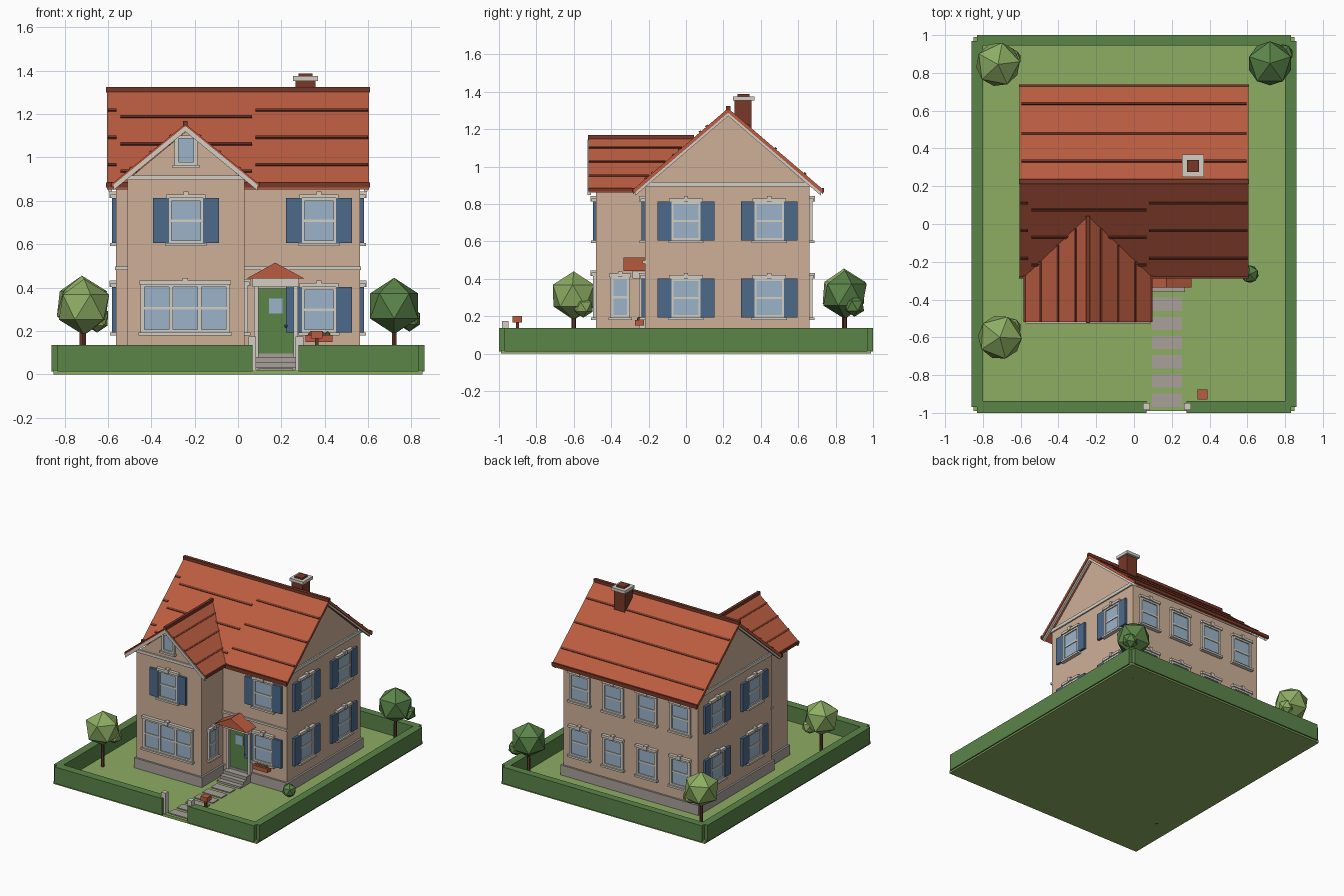
import bpy, bmesh, math
from mathutils import Matrix, Vector

if "Cube" in bpy.data.objects:
    bpy.data.objects.remove(bpy.data.objects["Cube"])


def lin(c):
    c /= 255
    return c / 12.92 if c < 0.04045 else ((c + 0.055) / 1.055) ** 2.4


MATS = {}
for key, rgb in {"wall tan": (206, 176, 152), "roof red": (186, 92, 64), "dark brick": (120, 56, 40),
                 "trim white": (212, 206, 196), "glass blue": (155, 180, 202), "shutter blue": (76, 106, 138),
                 "stone grey": (168, 160, 154), "light green": (141, 173, 99), "hedge green": (91, 133, 73),
                 "trunk brown": (98, 58, 42)}.items():
    m = bpy.data.materials.new(key)
    m.diffuse_color = (*[lin(v) for v in rgb], 1)
    m.use_nodes = True
    m.node_tree.nodes["Principled BSDF"].inputs["Base Color"].default_value = m.diffuse_color
    MATS[key] = m


class Part:
    """Collects coloured solids into one named object, in a local frame."""

    def __init__(self, name, origin=(0, 0, 0), turn=0):
        self.name, self.bm, self.slots = name, bmesh.new(), []
        self.frame = Matrix.Translation(origin) @ Matrix.Rotation(math.radians(turn), 4, 'Z')

    def paint(self, verts, mat):
        if mat not in self.slots:
            self.slots.append(mat)
        for f in {f for v in verts for f in v.link_faces}:
            f.material_index = self.slots.index(mat)

    def box(self, mat, x, y, z, tilt=None):
        lo, hi = Vector((x[0], y[0], z[0])), Vector((x[1], y[1], z[1]))
        mx = Matrix.Translation((lo + hi) / 2) @ (tilt or Matrix()) @ Matrix.Diagonal((*(hi - lo), 1))
        self.paint(bmesh.ops.create_cube(self.bm, size=1, matrix=self.frame @ mx)['verts'], mat)

    def prism(self, mat, a, b):
        """Solid between two matching rings of points."""
        va, vb = [[self.bm.verts.new(self.frame @ Vector(p)) for p in r] for r in (a, b)]
        n = len(va)
        faces = [self.bm.faces.new(va), self.bm.faces.new(vb[::-1])]
        faces += [self.bm.faces.new((va[i], vb[i], vb[(i + 1) % n], va[(i + 1) % n])) for i in range(n)]
        self.paint(va + vb, mat)

    def ball(self, mat, pos, r, spin=0.0):
        mx = Matrix.Translation(pos) @ Matrix.Rotation(spin, 4, 'Z')
        self.paint(bmesh.ops.create_icosphere(self.bm, subdivisions=1, radius=r, matrix=mx)['verts'], mat)

    def done(self):
        bmesh.ops.recalc_face_normals(self.bm, faces=self.bm.faces[:])
        me = bpy.data.meshes.new(self.name)
        self.bm.to_mesh(me)
        for s in self.slots:
            me.materials.append(MATS[s])
        bpy.context.collection.objects.link(bpy.data.objects.new(self.name, me))


def one_box(name, mat, x, y, z):
    p = Part(name)
    p.box(mat, x, y, z)
    p.done()


# Lawn, hedges, gate posts, path
one_box("lawn", "light green", (-.85, .85), (-.99, .99), (0, .02))
p = Part("hedge")
for s in (-1, 1):
    p.box("hedge green", sorted((s * .80, s * .86)), (-.97, .97), (.012, .136))
p.box("hedge green", (-.832, .832), (.945, 1), (.012, .136))
for x in ((-.832, .067), (.279, .832)):
    p.box("hedge green", x, (-1, -.938), (.012, .136))
p.done()
for x in (.066, .284):
    one_box("gate_post", "trim white", (x - .018, x + .018), (-.985, -.948), (.01, .175))
for i in range(6):
    y = -.425 - i * .1015
    one_box("path_stone", "stone grey", (.095, .254), (y - .035, y + .035), (.015, .027))

# Walls and foundation
p = Part("main_walls")
sec = [(-.22, .05), (.66, .05), (.66, .895), (.22, 1.28), (-.22, .895)]
p.prism("wall tan", *[[(x, y, z) for y, z in sec] for x in (-.563, .563)])
p.done()
p = Part("wing_walls")
sec = [(-.51, .05), (.03, .05), (.03, .895), (-.24, 1.12), (-.51, .895)]
p.prism("wall tan", *[[(x, y, z) for x, z in sec] for y in (-.48, 0)])
p.done()
p = Part("foundation")
p.box("stone grey", (-.577, .577), (-.234, .674), (.01, .095))
p.box("stone grey", (-.524, .044), (-.494, 0), (.01, .095))
p.done()

# Trim bands
p = Part("trim_bands")
for s in (-1, 1):
    p.box("trim white", sorted((s * .55, s * .573)), (-.225, .665), (.893, .918))
p.box("trim white", (-.515, .035), (-.49, -.47), (.895, .917))
p.box("trim white", (-.567, .567), (-.232, -.21), (.482, .497))
p.done()

# Main roof: slabs, ridge, gutters, gable boards, shingle courses
RY, RZ, H, EZ = .225, 1.312, .508, .877
SL = (RZ - EZ) / H


def chevron(h, top, low, t, drop=0):
    pts = [(-h, low), (0, top), (h, low)]
    return [(a, z - drop) for a, z in pts] + [(a, z - drop - t) for a, z in pts[::-1]]


p = Part("main_roof")
p.prism("roof red", *[[(x, RY + a, z) for a, z in chevron(H, RZ, EZ, .024)] for x in (-.605, .605)])
p.box("dark brick", (-.608, .608), (RY - .012, RY + .012), (RZ - .012, RZ + .012))
for y in (RY - H, RY + H):
    p.box("dark brick", (-.608, .608), (y - .006, y + .006), (EZ - .016, EZ + .008))
for x in ((-.597, -.58), (.58, .597)):
    p.prism("trim white", *[[(v, RY + a, z) for a, z in chevron(H - .01, RZ, EZ + .008, .02, .022)] for v in x])
p.done()
p = Part("main_roof_courses")


def course(x, z, side):
    y = RY + side * (RZ - z) / SL
    p.box("dark brick", x, (y - .007, y + .007), (z - .005, z + .007),
          Matrix.Rotation(-side * math.atan(SL), 4, 'X'))


for z in (.965, 1.09, 1.215):
    course((-.6, -.56), z, -1)
    course((.08, .6), z, -1)
    course((-.542, .065), z - .03, -1)
    course((-.595, .595), z + .005 - (.01 if z < 1 else 0), 1)
p.done()

# Wing roof, running back into the main slope
WX, WZ, WH, WE = -.243, 1.155, .337, .88
WS = (WZ - WE) / WH


def meet(z):
    return RY - (RZ - z) / SL


p = Part("wing_roof")
sec = chevron(WH, WZ, WE, .018)
p.prism("roof red", [(WX + a, -.52, z) for a, z in sec],
        [(WX + a, meet(WE if a else WZ) + .015, z) for a, z in sec])
p.box("dark brick", (WX - .01, WX + .01), (-.525, meet(WZ)), (WZ - .012, WZ + .014))
p.prism("trim white", *[[(WX + a, y, z) for a, z in chevron(WH - .005, WZ, WE + .004, .026, .01)]
                        for y in (-.526, -.508)])
for s in (-1, 1):
    x = WX + s * WH
    p.box("dark brick", (x - .005, x + .005), (-.52, -.27), (WE - .014, WE + .006))
    for z in (.95, 1.025, 1.1):
        x = WX + s * (WZ - z) / WS
        p.box("dark brick", (x - .006, x + .006), (-.52, meet(z)), (z - .005, z + .006),
              Matrix.Rotation(s * math.atan(WS), 4, 'Y'))
p.done()

# Chimney
p = Part("chimney")
p.box("dark brick", (.266, .358), (.258, .35), (1.1, 1.355))
p.box("trim white", (.254, .37), (.25, .367), (1.353, 1.375))
p.box("dark brick", (.28, .344), (.275, .34), (1.37, 1.388))
p.done()


# Windows: local x along the wall, local -y outwards
def window(wall, u, z0, z1, w=.168, shutters=False, panes=1, bar=True, fancy=True):
    p = Part("window", *wall)
    h = w / 2
    p.box("glass blue", (u - h, u + h), (-.008, .01), (z0, z1))
    for i in range(panes + 1):
        x = u - h + .008 + i * (w - .016) / panes
        p.box("trim white", (x - .009, x + .009), (-.016, .01), (z0, z1))
    for z in (z0 + .006, z1 - .006):
        p.box("trim white", (u - h, u + h), (-.016, .01), (z - .007, z + .007))
    if bar:
        zm = (z0 + z1) / 2
        p.box("trim white", (u - h, u + h), (-.013, .01), (zm - .006, zm + .006))
    p.box("trim white", (u - h - .01, u + h + .01), (-.028, .01), (z0 - .014, z0))
    if fancy:
        p.box("trim white", (u - h - .006, u + h + .006), (-.024, .01), (z1, z1 + .018))
        p.box("trim white", (u - .012, u + .012), (-.03, .01), (z1, z1 + .03))
    if shutters:
        for s in (-1, 1):
            p.box("shutter blue", sorted((u + s * (h - .006), u + s * (h + .068))), (-.018, .01), (z0, z1))
    p.done()


FRONT, WING = ((0, -.22, 0), 0), ((0, -.48, 0), 0)
RIGHT, LEFT, BACK = ((.563, 0, 0), 90), ((-.563, 0, 0), -90), ((0, .66, 0), 180)
UP, LOW = (.605, .812), (.193, .402)
window(WING, -.24, *UP, shutters=True)
window(WING, -.243, .193, .415, w=.41, panes=3)
window(WING, -.24, .965, 1.1, w=.105, bar=False, fancy=False)
window(((.03, 0, 0), 90), -.352, .193, .41, w=.105)
for zz in (UP, LOW):
    window(FRONT, .374, *zz, shutters=True)
    for y in (0, .445):
        window(RIGHT, y, *zz, shutters=True)
        window(LEFT, -y, *zz, shutters=True)
    for x in (-.42, -.14, .14, .42):
        window(BACK, x, *zz)

# Door, surround, canopy, steps
p = Part("door")
p.box("hedge green", (.095, .255), (-.23, -.2), (.08, .395))
p.box("glass blue", (.142, .206), (-.234, -.22), (.28, .35))
p.ball("shutter blue", (.222, -.235, .222), .009)
p.done()
p = Part("door_surround")
for x in (.084, .266):
    p.box("trim white", (x - .011, x + .011), (-.25, -.2), (.08, .405))
p.box("trim white", (.068, .282), (-.285, -.2), (.402, .442))
p.done()
p = Part("door_canopy")
tri = [(.04, .442), (.305, .442), (.172, .515)]
p.prism("roof red", *[[(x, y, z) for x, z in tri] for y in (-.335, -.215)])
p.done()
for i in range(3):
    one_box("step", "stone grey", (.076, .27), (-.285 - i * .037, -.21), (.01, .08 - i * .023))

# Flower box and mailbox
p = Part("flower_box")
p.box("roof red", (.312, .435), (-.272, -.225), (.15, .18))
for i in range(4):
    p.ball("hedge green" if i % 2 else "roof red", (.335 + i * .026, -.25, .184), .014, i)
p.done()
p = Part("mailbox")
p.box("trunk brown", (.355, .371), (-.91, -.894), (.01, .17))
p.box("roof red", (.336, .39), (-.928, -.876), (.166, .2))
p.done()

# Trees and bush
for x, y, z, mat, dx, dy in ((-.72, .845, .325, "light green", .07, .03), (-.71, -.6, .31, "light green", .06, .05),
                             (.72, .85, .315, "hedge green", .07, -.03 + .08)):
    p = Part("tree")
    bmesh.ops.create_cone(p.bm, cap_ends=True, segments=6, radius1=.013, radius2=.011, depth=.22,
                          matrix=Matrix.Translation((x, y, .11)))
    p.paint(p.bm.verts[:], "trunk brown")
    p.ball(mat, (x, y, z), .13, x + y)
    p.ball(mat, (x + dx, y + dy, z - .06), .058, 1)
    p.done()
p = Part("bush")
p.ball("hedge green", (.613, -.265, .065), .052, .4)
p.done()
